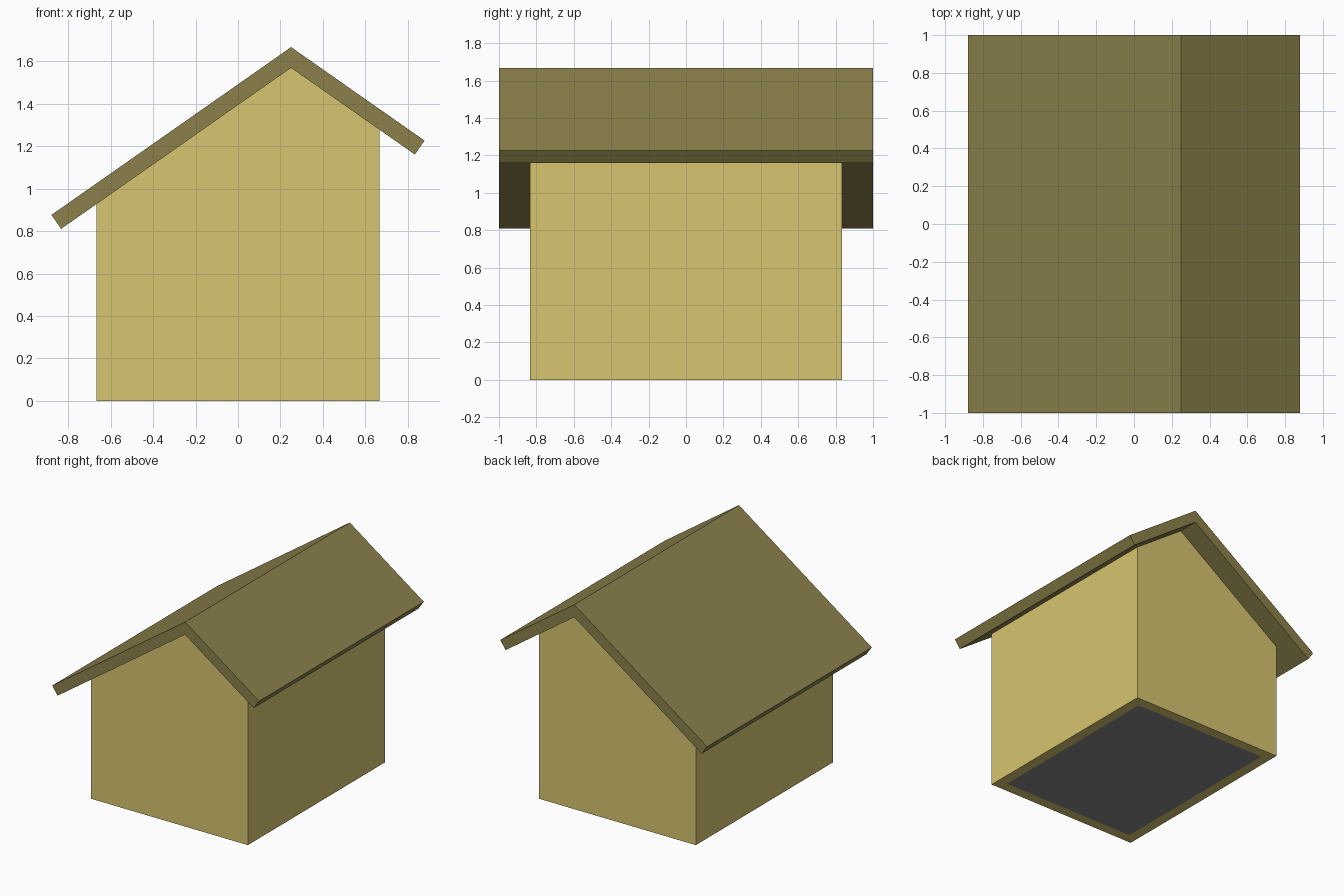
import bpy, bmesh, math

if "Cube" in bpy.data.objects:
    bpy.data.objects.remove(bpy.data.objects["Cube"])

SLOPE = math.tan(math.radians(35))
RIDGE_X, RIDGE_Z = 0.25, 1.569      # underside of the ridge
HALF_X, HALF_Y = 0.667, 0.833       # wall footprint
T = 0.08                            # panel thickness
EAVE_X, ROOF_Y = 0.833, 1.0


def material(name, color):
    m = bpy.data.materials.new(name)
    m.diffuse_color = (*color, 1)
    m.use_nodes = True
    m.node_tree.nodes["Principled BSDF"].inputs["Base Color"].default_value = m.diffuse_color
    return m


def under_roof(x):
    return RIDGE_Z - abs(x - RIDGE_X) * SLOPE


def prism(name, profile, y0, y1, mat):
    """Extrude an x/z profile from y0 to y1."""
    bm = bmesh.new()
    face = bm.faces.new([bm.verts.new((x, y0, z)) for x, z in profile])
    new = bmesh.ops.extrude_face_region(bm, geom=[face])["geom"]
    verts = [v for v in new if isinstance(v, bmesh.types.BMVert)]
    bmesh.ops.translate(bm, verts=verts, vec=(0, y1 - y0, 0))
    bmesh.ops.recalc_face_normals(bm, faces=bm.faces)
    mesh = bpy.data.meshes.new(name)
    bm.to_mesh(mesh)
    bm.free()
    mesh.materials.append(mat)
    obj = bpy.data.objects.new(name, mesh)
    bpy.context.collection.objects.link(obj)
    return obj


wall_mat = material("wall_yellow", (0.68, 0.56, 0.16))
roof_mat = material("roof_olive", (0.26, 0.22, 0.07))
floor_mat = material("floor_grey", (0.25, 0.25, 0.25))

# Gable walls
gable = [(-HALF_X, 0), (HALF_X, 0), (HALF_X, under_roof(HALF_X)),
         (RIDGE_X, RIDGE_Z), (-HALF_X, under_roof(-HALF_X))]
prism("front_wall", gable, -HALF_Y, -HALF_Y + T, wall_mat)
prism("back_wall", gable, HALF_Y - T, HALF_Y, wall_mat)

# Side walls fitted between the gables, and mitred roof panels
rise = T / math.cos(math.radians(35))
dx, dz = T * math.sin(math.radians(35)), T * math.cos(math.radians(35))
for side, s in (("left", -1), ("right", 1)):
    outer, inner = s * HALF_X, s * (HALF_X - T)
    prism(side + "_wall", [(outer, 0), (inner, 0), (inner, under_roof(inner)),
                           (outer, under_roof(outer))],
          -HALF_Y + T, HALF_Y - T, wall_mat)
    x = s * EAVE_X
    z = under_roof(x)
    prism(side + "_roof", [(RIDGE_X, RIDGE_Z), (x, z), (x + s * dx, z + dz),
                           (RIDGE_X, RIDGE_Z + rise)], -ROOF_Y, ROOF_Y, roof_mat)

# Floor inside the walls
fx, fy = HALF_X - T, HALF_Y - T
prism("floor", [(-fx, 0), (fx, 0), (fx, T), (-fx, T)], -fy, fy, floor_mat)
